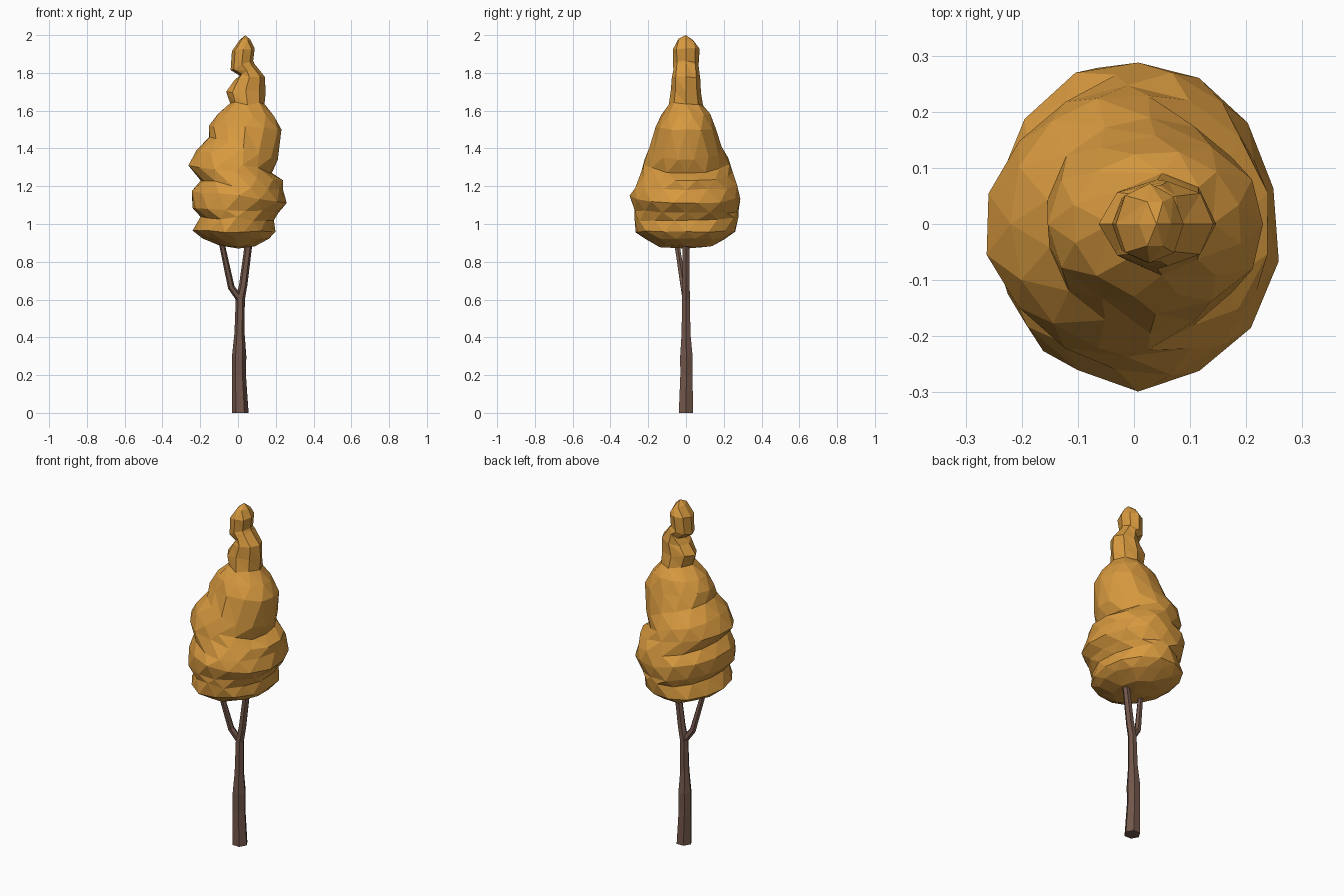
import bpy, bmesh, math, random
from mathutils import Vector

if "Cube" in bpy.data.objects:
    bpy.data.objects.remove(bpy.data.objects["Cube"])

random.seed(4)


def material(name, rgb):
    m = bpy.data.materials.new(name)
    m.diffuse_color = (*rgb, 1)
    m.use_nodes = True
    m.node_tree.nodes["Principled BSDF"].inputs["Base Color"].default_value = m.diffuse_color
    return m


LEAF = material("autumn_gold", (0.68, 0.32, 0.05))
BARK = material("brown_bark", (0.17, 0.095, 0.07))


def finish(bm, name, mat):
    bmesh.ops.recalc_face_normals(bm, faces=bm.faces)
    me = bpy.data.meshes.new(name)
    bm.to_mesh(me)
    bm.free()
    me.materials.append(mat)
    ob = bpy.data.objects.new(name, me)
    bpy.context.collection.objects.link(ob)
    return ob


def zip_rings(bm, a, b):
    """Triangle strip between two (angle, vert) rings of any counts."""
    def at(r, k):
        return r[k % len(r)][0] + 2 * math.pi * (k // len(r))
    i = j = 0
    while i < len(a) or j < len(b):
        va, vb = a[i % len(a)][1], b[j % len(b)][1]
        if j >= len(b) or (i < len(a) and at(a, i + 1) <= at(b, j + 1)):
            i += 1
            bm.faces.new((va, a[i % len(a)][1], vb))
        else:
            j += 1
            bm.faces.new((va, b[j % len(b)][1], vb))


def foliage(name, rows, bottom, top):
    """Loft of tilted rings; row = left x, left z, right x, right z, half depth, sides."""
    bm = bmesh.new()
    rings = []
    for k, (xl, zl, xr, zr, ry, n) in enumerate(rows):
        off = (k % 2) * math.pi / n if n > 8 else 0
        ring = []
        for s in range(n):
            t = off + 2 * math.pi * s / n
            c = math.cos(t)
            f = 1.01 + random.uniform(-0.025, 0.025)
            x = (xl + xr) / 2 + (xr - xl) / 2 * c * f
            z = (zl + zr) / 2 + (zr - zl) / 2 * c
            z += random.uniform(-0.01, 0.01) * abs(math.sin(t))
            ring.append((t, bm.verts.new((x, ry * math.sin(t) * f, z))))
        rings.append(ring)
    for a, b in zip(rings, rings[1:]):
        zip_rings(bm, a, b)
    for ring, p in ((rings[0], bottom), (rings[-1], top)):
        v = bm.verts.new(p)
        for i in range(len(ring)):
            bm.faces.new((ring[i][1], ring[(i + 1) % len(ring)][1], v))
    return finish(bm, name, LEAF)


def limb(name, pts, sides=6):
    """Faceted tapering tube; point = x, y, z, radius."""
    bm = bmesh.new()
    rings = []
    for k, (x, y, z, r) in enumerate(pts):
        p, q = pts[max(k - 1, 0)], pts[min(k + 1, len(pts) - 1)]
        d = Vector(q[:3]) - Vector(p[:3])
        if k == 0 and z == 0:
            d = Vector((0, 0, 1))
        u = Vector((0, 1, 0)).cross(d).normalized()
        w = d.cross(u).normalized()
        rings.append([bm.verts.new(Vector((x, y, z))
                      + u * r * math.cos(2 * math.pi * s / sides)
                      + w * r * math.sin(2 * math.pi * s / sides)) for s in range(sides)])
    for a, b in zip(rings, rings[1:]):
        for i in range(sides):
            j = (i + 1) % sides
            bm.faces.new((a[i], a[j], b[j], b[i]))
    bm.faces.new(rings[0])
    bm.faces.new(rings[-1])
    return finish(bm, name, BARK)


# Lumpy spiralling crown
foliage("crown", [
    (-.10, .888, .09, .882, .14, 8),
    (-.19, .925, .165, .922, .215, 14),
    (-.237, .965, .20, .96, .265, 14),
    (-.20, 1.037, .19, 1.02, .272, 14),
    (-.243, 1.085, .215, 1.06, .280, 14),
    (-.243, 1.175, .258, 1.11, .290, 14),
    (-.20, 1.23, .235, 1.18, .268, 14),
    (-.262, 1.31, .238, 1.23, .240, 14),
    (-.22, 1.39, .18, 1.27, .228, 14),
    (-.155, 1.46, .212, 1.34, .19, 14),
    (-.155, 1.52, .232, 1.50, .155, 12),
    (-.11, 1.58, .19, 1.57, .13, 12),
    (-.04, 1.64, .14, 1.635, .09, 8),
    (-.06, 1.70, .143, 1.70, .08, 8),
    (-.02, 1.76, .14, 1.78, .075, 8),
    (.01, 1.785, .085, 1.85, .068, 8),
    (-.04, 1.815, .08, 1.865, .066, 8),
    (-.032, 1.915, .088, 1.93, .07, 8),
    (.01, 1.975, .065, 1.975, .045, 6),
], (0, 0, .87), (.04, 0, 2.0))

# Trunk, running up into the right fork
limb("trunk", [
    (.012, 0, 0, .044), (.005, .002, .20, .037), (.006, .002, .30, .038),
    (.008, 0, .42, .027), (.012, 0, .60, .024), (.028, 0, .68, .022),
    (.054, 0, .88, .020), (.07, 0, 1.05, .015)])

# Left fork
limb("left_branch", [
    (.012, 0, .60, .020), (-.036, -.012, .665, .018),
    (-.082, -.046, .88, .015), (-.10, -.06, 1.0, .012)])
